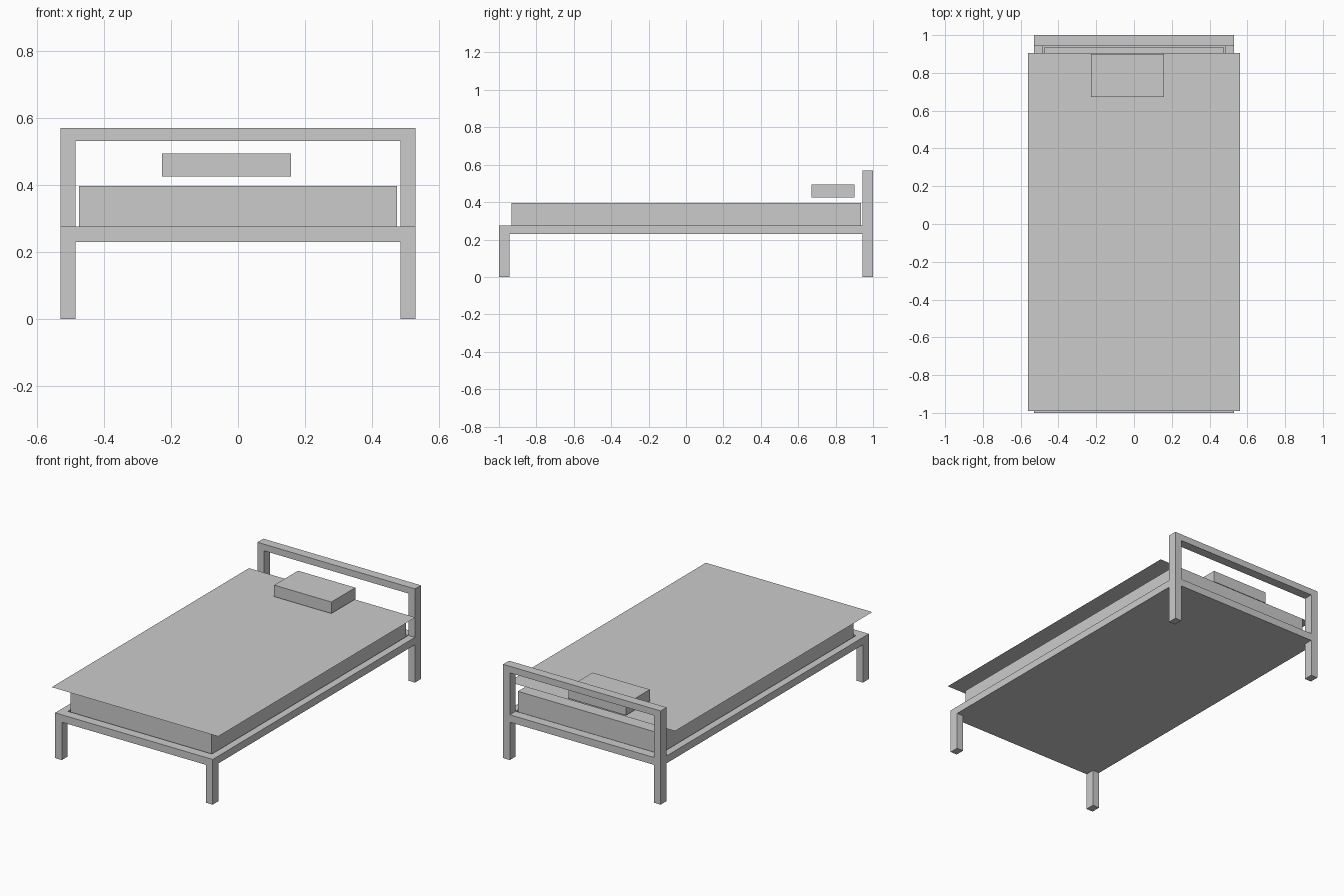
import bpy, bmesh

if "Cube" in bpy.data.objects:
    bpy.data.objects.remove(bpy.data.objects["Cube"])

def finish(name, bm):
    bmesh.ops.recalc_face_normals(bm, faces=bm.faces)
    mesh = bpy.data.meshes.new(name)
    bm.to_mesh(mesh)
    bm.free()
    obj = bpy.data.objects.new(name, mesh)
    bpy.context.collection.objects.link(obj)
    return obj

def box(name, lo, hi):
    bm = bmesh.new()
    bmesh.ops.create_cube(bm, size=1)
    for v in bm.verts:
        v.co = [(a + b) / 2 + c * (b - a) for a, b, c in zip(lo, hi, v.co)]
    return finish(name, bm)

# Bed frame: one welded shell around the filled cells of a coarse lattice
cuts = ([-0.53, -0.485, 0.485, 0.53],
        [-1.0, -0.943, 0.943, 1.0],
        [0.0, 0.23, 0.236, 0.275, 0.53, 0.57])

def filled(i, j, k):
    if not (0 <= i < 3 and 0 <= j < 3 and 0 <= k < 5):
        return False
    edge_x, edge_y = i != 1, j != 1
    return (edge_x and edge_y,               # legs
            True,                            # base panel
            edge_x or edge_y,                # side and end rails
            edge_x and j == 2,               # headboard posts
            j == 2)[k] and (k > 0 or edge_x and edge_y)  # headboard rail

bm = bmesh.new()
for i in range(3):
    for j in range(3):
        for k in range(5):
            if not filled(i, j, k):
                continue
            for axis in range(3):
                for side in (0, 1):
                    near = [i, j, k]
                    near[axis] += 2 * side - 1
                    if filled(*near):
                        continue
                    u, w = [a for a in range(3) if a != axis]
                    verts = []
                    for du, dw in ((0, 0), (1, 0), (1, 1), (0, 1)):
                        n = [i, j, k]
                        n[axis] += side
                        n[u] += du
                        n[w] += dw
                        verts.append(bm.verts.new([cuts[a][n[a]] for a in range(3)]))
                    bm.faces.new(verts)
bmesh.ops.remove_doubles(bm, verts=bm.verts, dist=1e-5)
finish("bed_frame", bm)

# Mattress resting inside the rails
box("mattress", (-0.475, -0.933, 0.236), (0.475, 0.936, 0.396))

# Pillow
box("pillow", (-0.227, 0.672, 0.424), (0.158, 0.901, 0.494))

# Flat sheet overhanging the mattress
bm = bmesh.new()
bm.faces.new([bm.verts.new((x, y, 0.419)) for x, y in
              ((-0.56, -0.99), (0.56, -0.99), (0.56, 0.905), (-0.56, 0.905))])
finish("bed_sheet", bm)
